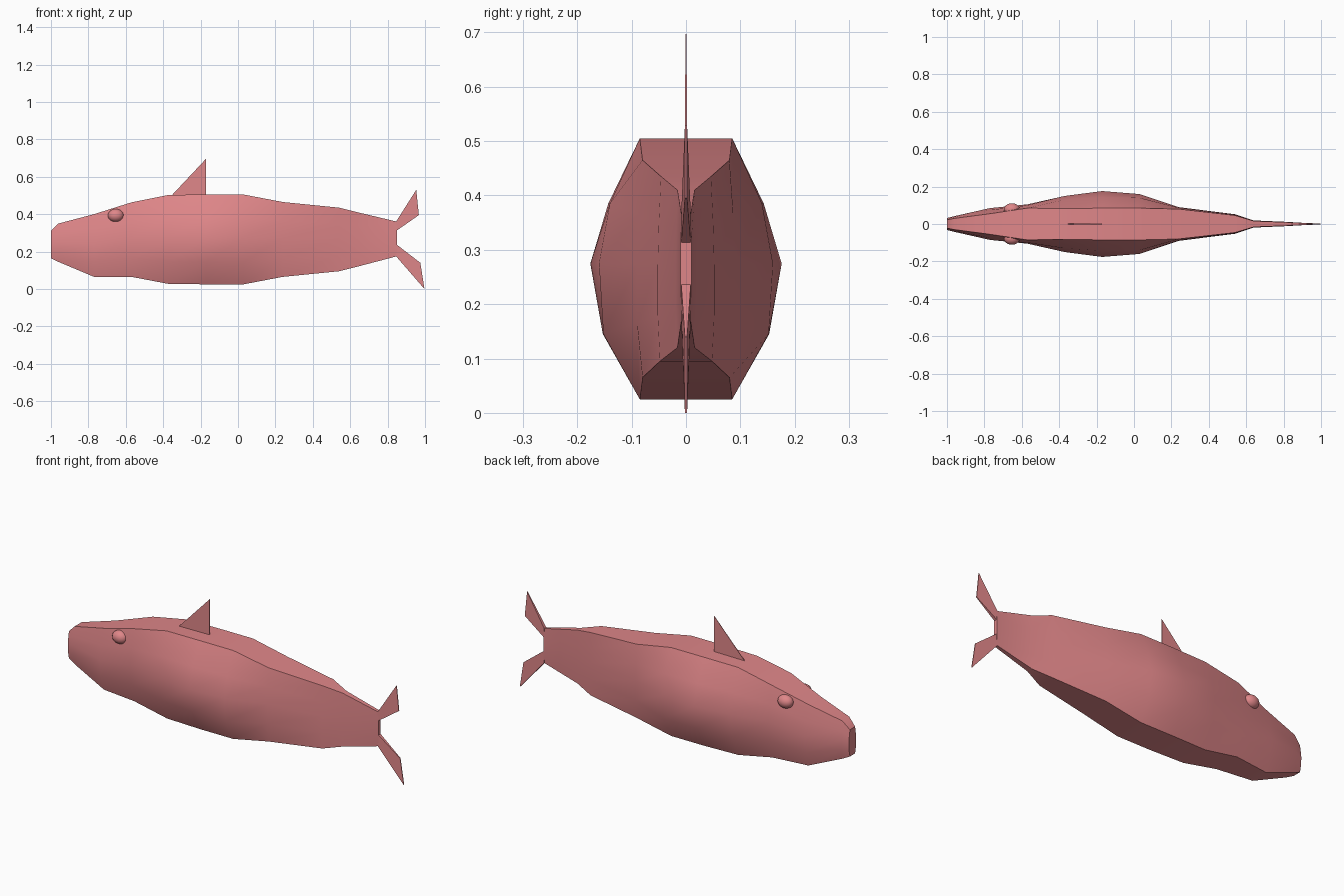
import bpy, bmesh, math

if "Cube" in bpy.data.objects:
    bpy.data.objects.remove(bpy.data.objects["Cube"])

# one pink colour for everything
pink = bpy.data.materials.new("salmon pink")
pink.diffuse_color = (0.74, 0.24, 0.25, 1)
pink.use_nodes = True
pink.node_tree.nodes["Principled BSDF"].inputs["Base Color"].default_value = pink.diffuse_color


def finish(name, bm, angle=None):
    bmesh.ops.recalc_face_normals(bm, faces=bm.faces)
    mesh = bpy.data.meshes.new(name)
    bm.to_mesh(mesh)
    bm.free()
    mesh.materials.append(pink)
    obj = bpy.data.objects.new(name, mesh)
    bpy.context.collection.objects.link(obj)
    if angle:
        bpy.ops.object.select_all(action='DESELECT')
        obj.select_set(True)
        bpy.context.view_layer.objects.active = obj
        bpy.ops.object.shade_smooth_by_angle(angle=math.radians(angle))
    return obj


# body stations: x, bottom z, top z, half widths from top to bottom
stations = [
    (-1.00, .165, .31, .022, .028, .032, .030, .022),
    (-0.96, .145, .35, .030, .038, .042, .040, .030),
    (-0.77, .065, .40, .055, .075, .085, .080, .050),
    (-0.57, .065, .463, .085, .100, .105, .100, .075),
    (-0.37, .027, .503, .082, .130, .150, .135, .080),
    (-0.17, .025, .505, .085, .143, .176, .153, .085),
    (0.03, .025, .505, .085, .140, .160, .152, .085),
    (0.24, .065, .465, .080, .087, .090, .090, .080),
    (0.54, .095, .435, .046, .050, .052, .052, .048),
    (0.64, .120, .410, .016, .018, .019, .019, .016),
    (0.85, .175, .36, .008, .010, .010, .010, .008),
]
bm = bmesh.new()
rings = []
for x, zb, zt, *widths in stations:
    half = [(w, zb + (zt - zb) * f) for w, f in zip(widths, (1, .75, .52, .25, 0))]
    loop = half + [(-w, z) for w, z in reversed(half)]
    rings.append([bm.verts.new((x, w, z)) for w, z in loop])
for a, b in zip(rings, rings[1:]):
    for i in range(10):
        j = (i + 1) % 10
        bm.faces.new((a[i], a[j], b[j], b[i]))
bm.faces.new(rings[0])
bm.faces.new(rings[-1])
finish("body", bm, 40)


# fins: thin tapered plates, each point is x, z, half thickness
def fin(name, points):
    bm = bmesh.new()
    sides = [[bm.verts.new((x, s * t, z)) for x, z, t in points] for s in (-1, 1)]
    for side in sides:
        bm.faces.new(side)
    n = len(points)
    for i in range(n):
        j = (i + 1) % n
        bm.faces.new((sides[0][i], sides[0][j], sides[1][j], sides[1][i]))
    finish(name, bm)


fin("dorsal_fin", [(-.355, .50, .002), (-.17, .50, .002), (-.17, .697, .001)])
fin("upper_tail_fin", [(.845, .36, .009), (.953, .53, .002), (.967, .395, .002), (.845, .31, .009)])
fin("lower_tail_fin", [(.845, .24, .009), (.975, .14, .002), (.997, 0, .002), (.845, .175, .009)])

# eyes
for side, name in ((-1, "right_eye"), (1, "left_eye")):
    bm = bmesh.new()
    bmesh.ops.create_uvsphere(bm, u_segments=20, v_segments=12, radius=1)
    bmesh.ops.scale(bm, vec=(.043, .034, .035), verts=bm.verts)
    bmesh.ops.translate(bm, vec=(-.653, side * .077, .393), verts=bm.verts)
    finish(name, bm, 60)
